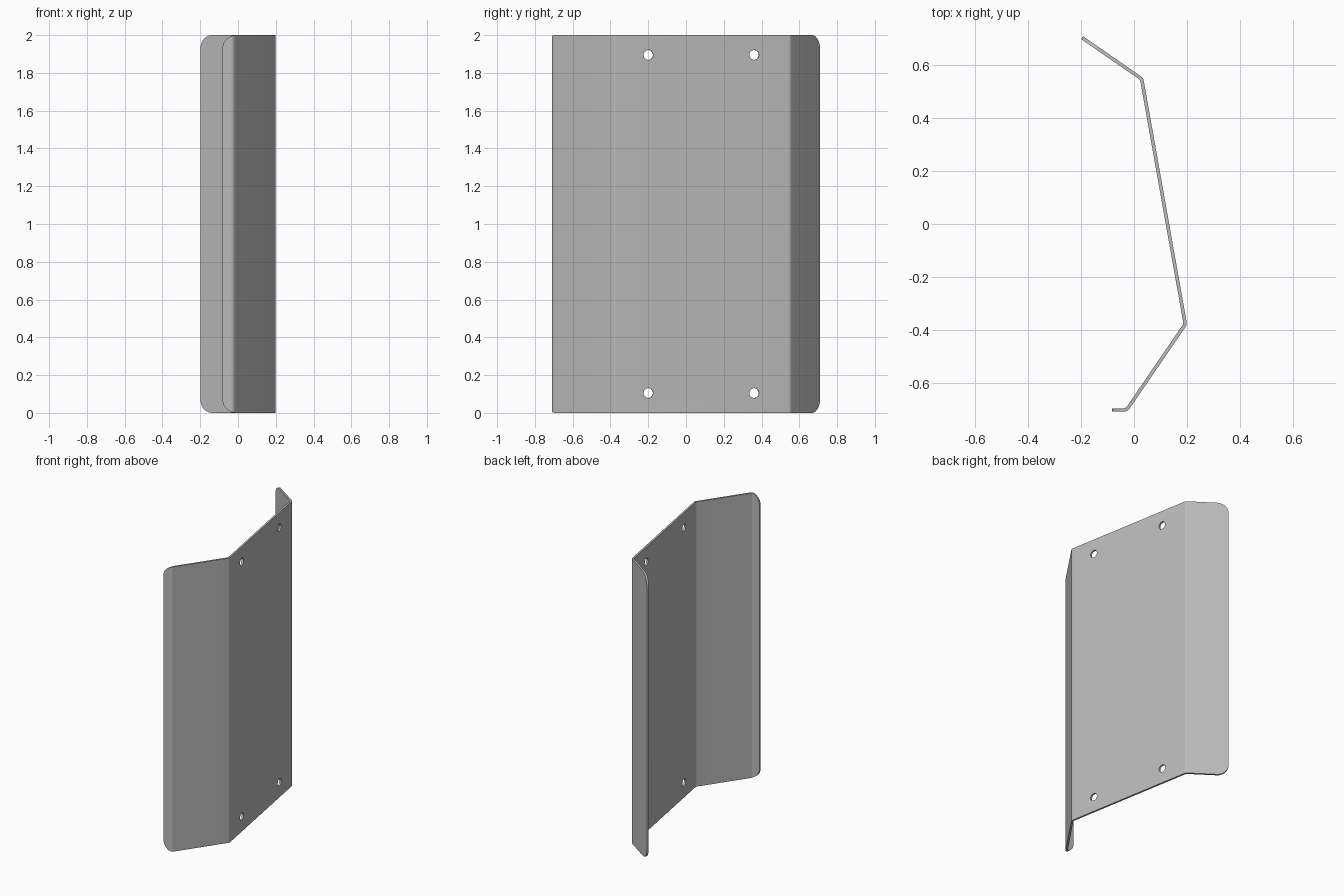
import bpy, bmesh, math
from mathutils import Vector

if "Cube" in bpy.data.objects:
    bpy.data.objects.remove(bpy.data.objects["Cube"], do_unlink=True)

HEIGHT, THICK, CORNER, BEND = 2.0, 0.013, 0.075, 0.02

steel = bpy.data.materials.new("grey_steel")
steel.use_nodes = True
colour = (0.5, 0.5, 0.5, 1)
steel.diffuse_color = colour
steel.node_tree.nodes["Principled BSDF"].inputs["Base Color"].default_value = colour


def new_object(name, bm):
    mesh = bpy.data.meshes.new(name)
    bm.to_mesh(mesh)
    bm.free()
    obj = bpy.data.objects.new(name, mesh)
    bpy.context.collection.objects.link(obj)
    mesh.materials.append(steel)
    return obj


def round_bends(corners, radius, steps=5):
    """Replace each inner corner of the path with an arc."""
    path = [corners[0]]
    for before, here, after in zip(corners, corners[1:], corners[2:]):
        a, b = (before - here).normalized(), (after - here).normalized()
        half = a.angle(b) / 2
        centre = here + (a + b).normalized() * radius / math.sin(half)
        start = here + a * radius / math.tan(half) - centre
        end = here + b * radius / math.tan(half) - centre
        for i in range(steps + 1):
            path.append(centre + start.lerp(end, i / steps).normalized() * radius)
    return path + [corners[-1]]


# Bent profile of the sheet, from the narrow front lip to the back flange
corners = [Vector(p) for p in ((-0.083, -0.7035), (-0.028, -0.7035), (0.194, -0.379),
                               (0.029, 0.549), (-0.196, 0.7045))]
path = round_bends(corners, BEND)
lengths = [0.0]
for p, q in zip(path, path[1:]):
    lengths.append(lengths[-1] + (q - p).length)
total = lengths[-1]


def point_at(s):
    for i in range(len(path) - 1):
        if s <= lengths[i + 1] or i == len(path) - 2:
            t = (s - lengths[i]) / (lengths[i + 1] - lengths[i])
            return path[i].lerp(path[i + 1], t)


# Extra stations shape the rounded corners at both ends
arc = [CORNER * (1 - math.cos(math.pi / 2 * i / 10)) for i in range(11)]
stations = sorted(set(round(s, 5) for s in lengths + arc + [total - a for a in arc]))

bm = bmesh.new()
columns = []
for s in stations:
    p = point_at(s)
    inset = max(0.0, CORNER - min(s, total - s))
    trim = CORNER - math.sqrt(max(0.0, CORNER ** 2 - inset ** 2))
    columns.append([bm.verts.new((p.x, p.y, z)) for z in (trim, HEIGHT - trim)])
for (a, b), (c, d) in zip(columns, columns[1:]):
    bm.faces.new((a, c, d, b))
panel = new_object("bent_panel", bm)
solid = panel.modifiers.new("thickness", "SOLIDIFY")
solid.thickness, solid.offset, solid.use_even_offset = THICK, 0, True

# Four mounting holes through the main face
bm = bmesh.new()
direction = (corners[3] - corners[2]).normalized()
axis = Vector((direction.y, -direction.x, 0))
turn = axis.to_track_quat("Z", "Y").to_matrix().to_4x4()
for y in (-0.2, 0.36):
    centre = corners[2].lerp(corners[3], (y - corners[2].y) / (corners[3].y - corners[2].y))
    for z in (0.105, HEIGHT - 0.105):
        hole = turn.copy()
        hole.translation = (centre.x, centre.y, z)
        bmesh.ops.create_cone(bm, cap_ends=True, segments=24, radius1=0.026,
                              radius2=0.026, depth=0.1, matrix=hole)
cutter = new_object("hole_cutter", bm)
cutter.hide_render = True

cut = panel.modifiers.new("holes", "BOOLEAN")
cut.operation, cut.solver, cut.object = "DIFFERENCE", "EXACT", cutter

# Apply the modifiers, then drop the cutter
bpy.ops.object.select_all(action="DESELECT")
bpy.context.view_layer.objects.active = panel
panel.select_set(True)
for name in ("thickness", "holes"):
    bpy.ops.object.modifier_apply(modifier=name)
bpy.data.objects.remove(cutter, do_unlink=True)
bpy.ops.object.shade_smooth_by_angle(angle=math.radians(30))
